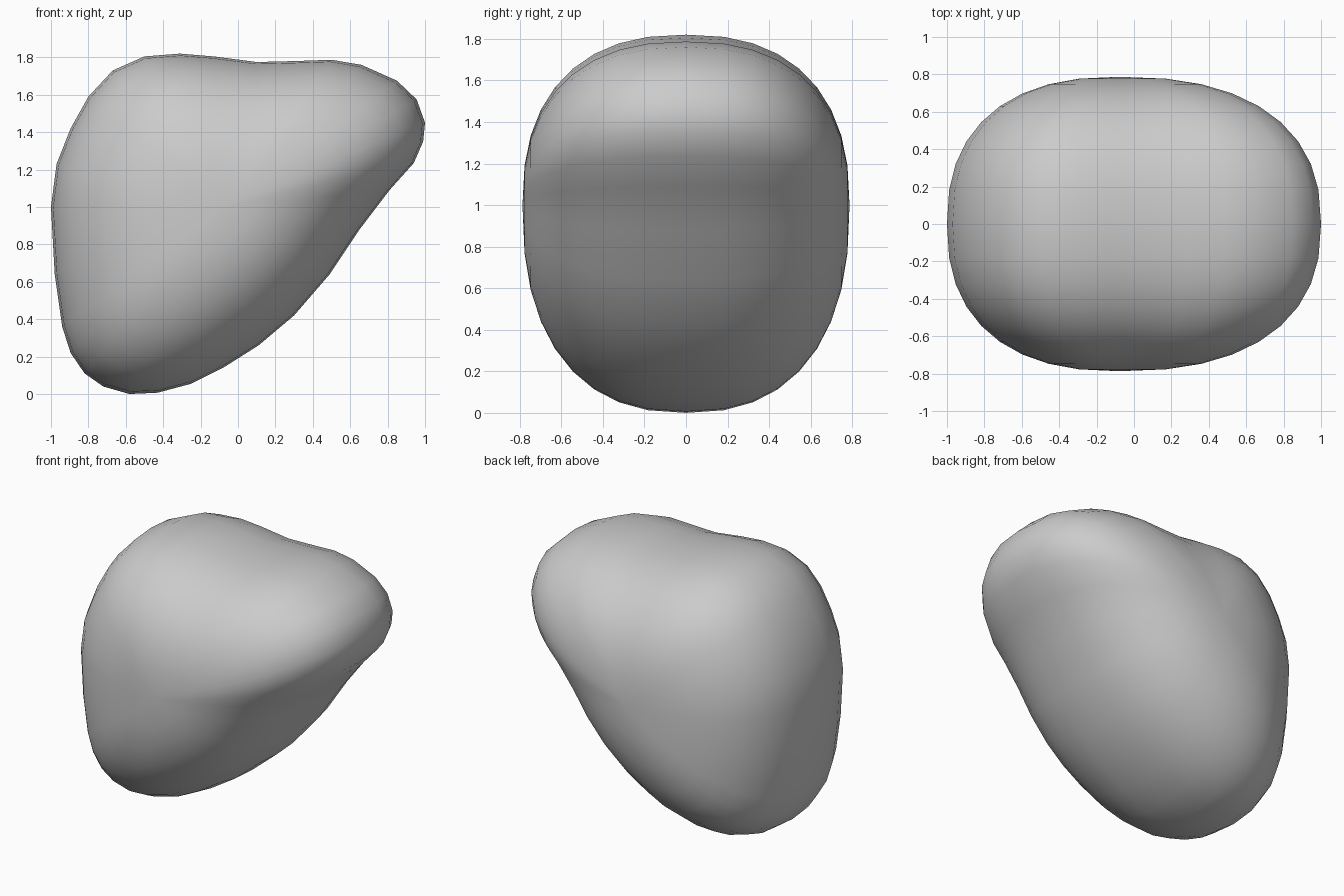
import bpy, bmesh, math

if "Cube" in bpy.data.objects:
    bpy.data.objects.remove(bpy.data.objects["Cube"])

# Front outline of the boulder (x, z), clockwise from upper left
OUTLINE = [(-.5, 1.805), (-.31, 1.82), (-.13, 1.805), (.1, 1.775), (.3, 1.78), (.5, 1.787),
           (.66, 1.76), (.85, 1.675), (.955, 1.575), (1, 1.45), (.99, 1.35), (.94, 1.235),
           (.81, 1.09), (.65, .88), (.49, .64), (.3, .42), (.11, .26), (-.08, .14),
           (-.25, .055), (-.43, .007), (-.58, 0), (-.72, .04), (-.82, .11), (-.895, .22),
           (-.94, .36), (-.98, .64), (-1, 1.0), (-.97, 1.23), (-.895, 1.42),
           (-.8, 1.59), (-.67, 1.73)]
CX, CZ = -0.08, 1.0      # thickest point
HALF = 0.787             # half depth
POWER = 2.4              # roundness of the depth profile
STEPS = 9

bm = bmesh.new()


def ring(phi):
    """Outline shrunk toward the centre along a superellipse in depth."""
    s = math.cos(phi) ** (2 / POWER)
    y = math.copysign(HALF * abs(math.sin(phi)) ** (2 / POWER), phi)
    return [bm.verts.new((CX + (x - CX) * s, y, CZ + (z - CZ) * s)) for x, z in OUTLINE]


# Stacked rings from front to back, closed by a pole at each end
rings = [ring(math.pi / 2 * i / STEPS) for i in range(1 - STEPS, STEPS)]
n = len(OUTLINE)
for a, b in zip(rings, rings[1:]):
    for i in range(n):
        j = (i + 1) % n
        bm.faces.new((a[i], a[j], b[j], b[i]))
for y, r in ((-HALF, rings[0]), (HALF, rings[-1])):
    pole = bm.verts.new((CX, y, CZ))
    for i in range(n):
        bm.faces.new((r[i], r[(i + 1) % n], pole))
bmesh.ops.recalc_face_normals(bm, faces=bm.faces)
for f in bm.faces:
    f.smooth = True

mesh = bpy.data.meshes.new("boulder")
bm.to_mesh(mesh)
bm.free()
bpy.context.collection.objects.link(bpy.data.objects.new("boulder", mesh))
